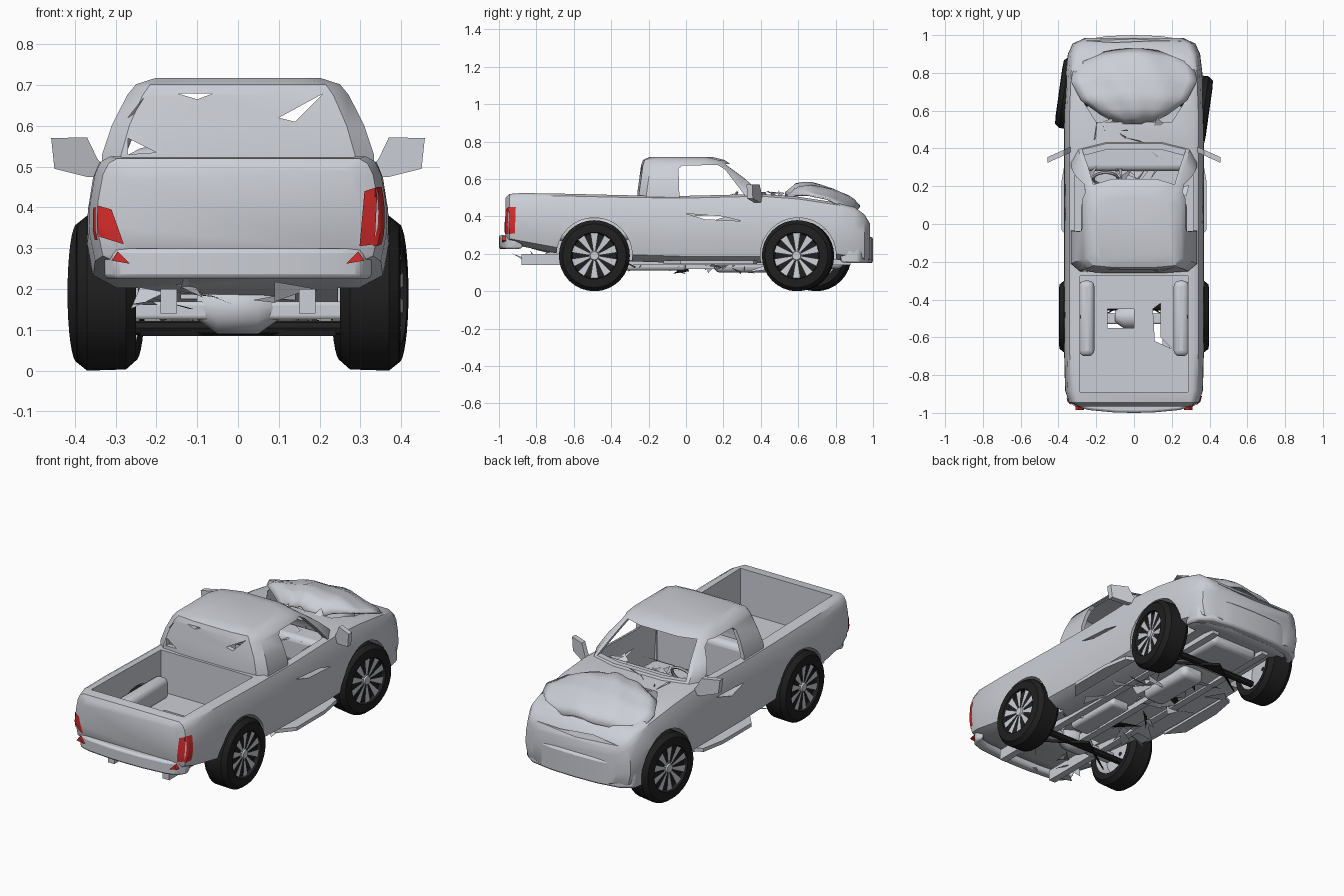
import bpy, bmesh, math, random
from mathutils import Vector, Matrix
from mathutils.bvhtree import BVHTree

if "Cube" in bpy.data.objects:
    bpy.data.objects.remove(bpy.data.objects["Cube"])
random.seed(4)

def material(name, rgb):
    m = bpy.data.materials.new(name)
    m.diffuse_color = (*rgb, 1)
    m.use_nodes = True
    m.node_tree.nodes["Principled BSDF"].inputs["Base Color"].default_value = m.diffuse_color
    return m
GREY = material("body grey", (.60, .62, .67))
BLACK = material("rubber black", (.014, .014, .014))
RED = material("lamp red", (.70, .025, .025))

def mesh(name, verts, faces, mat=GREY):
    bm = bmesh.new()
    vs = [bm.verts.new(v) for v in verts]
    for f in faces:
        bm.faces.new([vs[i] for i in f])
    bmesh.ops.recalc_face_normals(bm, faces=bm.faces)
    me = bpy.data.meshes.new(name)
    bm.to_mesh(me)
    bm.free()
    me.materials.append(mat)
    ob = bpy.data.objects.new(name, me)
    bpy.context.collection.objects.link(ob)
    return ob

def loft(name, rings, mat=GREY, caps=True):
    n = len(rings[0])
    faces = [(r*n+i, r*n+(i+1) % n, (r+1)*n+(i+1) % n, (r+1)*n+i)
             for r in range(len(rings)-1) for i in range(n)]
    if caps:
        faces += [tuple(range(n)), tuple(range((len(rings)-1)*n, len(rings)*n))]
    return mesh(name, [v for r in rings for v in r], faces, mat)

def prism(name, pts, axis, a, b, mat=GREY):
    """Extrude a (y,z), (x,z) or (x,y) outline along x, y or z."""
    put = {'x': lambda p, d: (d, p[0], p[1]), 'y': lambda p, d: (p[0], d, p[1]),
           'z': lambda p, d: (p[0], p[1], d)}[axis]
    return loft(name, [[put(p, d) for p in pts] for d in (a, b)], mat)

def box(name, x0, x1, y0, y1, z0, z1, mat=GREY, bevel=0):
    ob = prism(name, [(x0, y0), (x1, y0), (x1, y1), (x0, y1)], 'z', z0, z1, mat)
    if bevel:
        m = ob.modifiers.new("bevel", 'BEVEL')
        m.width, m.segments = bevel, 3
    return ob

def lathe(name, profile, c, mat=GREY, seg=32, caps=True):
    """Spin (x, radius) points round an x axis through c."""
    return loft(name, [[(c[0]+x, c[1]+r*math.cos(2*math.pi*i/seg), c[2]+r*math.sin(2*math.pi*i/seg))
                        for i in range(seg)] for x, r in profile], mat, caps)

def cut(target, *cutters):
    bpy.context.view_layer.objects.active = target
    for c in cutters:
        c.hide_render = True
        m = target.modifiers.new("cut", 'BOOLEAN')
        m.operation, m.solver, m.object = 'DIFFERENCE', 'EXACT', c
        bpy.ops.object.modifier_apply(modifier=m.name)

def lerp(t, table):
    for (a, p), (b, q) in zip(table, table[1:]):
        if t <= b:
            return p + (q-p)*(t-a)/(b-a)
    return table[-1][1]

# Lower body: y, half width, bottom, top
stations = [(-.965, .30, .27, .50), (-.945, .345, .255, .52), (-.88, .365, .24, .525), (-.68, .37, .20, .522),
            (-.3, .37, .16, .513), (0, .37, .15, .51), (.4, .37, .15, .52), (.6, .37, .165, .505),
            (.8, .362, .17, .475), (.9, .35, .155, .45), (.955, .325, .15, .41), (.985, .26, .165, .36)]
rings = []
for y, w, zb, zt in stations:
    h = zt-zb
    half = [(w*.80, zb), (w*.96, zb+.1*h), (w, zb+.35*h), (w*.995, zb+.6*h),
            (w*.96, zb+.85*h), (w*.92, zt-.012), (w*.86, zt)]
    ring = half + [(-x, z) for x, z in reversed(half)]
    rings.append([(x, y, z) for x, z in ring])
body = loft("lower_body", rings)

# Cab shell: z, half width, rear y, windscreen y
def cab_ring(z, w, y0, y1):
    half = [(w*.45, y0), (w*.86, y0+.01), (w, y0+.05), (w, y1-.11), (w*.88, y1-.035), (w*.45, y1)]
    return [(x, y, z) for x, y in half] + [(-x, y, z) for x, y in reversed(half)]
cab_sec = [(.48, .335, -.26, .45), (.53, .333, -.26, .425), (.60, .31, -.25, .345),
           (.675, .272, -.24, .245), (.702, .25, -.23, .205), (.718, .20, -.195, .14)]
cab = loft("cab", [cab_ring(*s) for s in cab_sec])
inner = loft("cabin_cutter", [cab_ring(.20, .32, -.22, .41)] +
             [cab_ring(z, w-.022, a+.025, b-.03) for z, w, a, b in cab_sec[:4]] + [cab_ring(.698, .225, -.20, .17)])
tools = [inner,
         prism("door_window_cutter", [(-.035, .50), (-.04, .655), (-.02, .672), (.17, .675), (.21, .65), (.32, .505)], 'x', -.5, .5),
         prism("windscreen_cutter", [(-.275, .53), (.275, .53), (.215, .68), (-.215, .68)], 'y', .1, .6),
         prism("rear_tear_cutter_a", [(-.27, .62), (-.23, .67), (-.255, .63)], 'y', -.3, -.15),
         prism("rear_tear_cutter_b", [(.10, .62), (.21, .68), (.14, .61)], 'y', -.3, -.15),
         prism("rear_tear_cutter_c", [(-.15, .68), (-.06, .68), (-.10, .665)], 'y', -.3, -.15),
         prism("rear_tear_cutter_d", [(-.27, .53), (-.27, .57), (-.2, .535)], 'y', -.3, -.15)]
cut(cab, *tools)
# Lower cut-outs: bed, engine bay, arches and torn door skins
body_tools = [box("bed_cutter", -.285, .285, -.89, -.275, .28, .7),
              prism("bay_cutter", [(-.2, .54), (.2, .54), (.27, .65), (.27, .86), (.15, .91), (-.15, .91), (-.27, .86), (-.27, .65)], 'z', .33, .7),
              box("bed_hole_cutter", -.14, .0, -.55, -.45, .1, .35),
              prism("bed_hole_cutter_b", [(.10, -.45), (.14, -.42), (.14, -.6), (.2, -.66), (.11, -.62)], 'z', .1, .35),
              prism("door_tear_cutter_a", [(0, .415), (.2, .40), (.3, .375), (.1, .385)], 'x', .29, .5),
              prism("door_tear_cutter_b", [(0, .40), (.25, .41), (.12, .37)], 'x', -.5, -.29),
              prism("nose_slot_cutter", [(-.26, .385), (-.1, .40), (.1, .385), (.26, .39), (0, .37)], 'y', .86, 1.1)]
wheels = [(1, -.49, 0), (-1, -.49, 0), (1, .60, -8), (-1, .69, -8)]
for s, y, a in wheels:
    body_tools.append(lathe("arch_cutter", [(-.1, .203), (.15, .203)], (s*.345 if s > 0 else -.395, y, .19)))
cut(body, inner, *body_tools)
for o in tools + body_tools:
    bpy.data.objects.remove(o)

# Wheel tubs inside the bed and the bed rail caps
for s in (-1, 1):
    x = sorted((s*.21, s*.29))
    box("bed_wheel_tub", *x, -.70, -.30, .27, .39, GREY, .03)

# Wheels: tyre, dark dish, ten flared spokes, inner barrel
for s, y, ang in wheels:
    parts = [lathe("tyre", [(-.07, .13), (-.075, .165), (-.05, .187), (.045, .19), (.07, .17), (.073, .125), (.05, .118), (.05, .01)], (0, 0, 0), BLACK, 32, False),
             lathe("wheel_barrel", [(-.068, .132), (-.01, .11), (-.01, .01)], (0, 0, 0), GREY, 32, False),
             lathe("wheel_hub", [(.05, .03), (.066, .022)], (0, 0, 0), GREY, 16)]
    v, f = [], []
    for k in range(10):
        t = 2*math.pi*(k+.5)/10
        for r, d in ((.015, -.3), (.122, -.17), (.122, .17), (.015, .3)):
            v.append((.058 + .006*(r > .1), r*math.cos(t+d), r*math.sin(t+d)))
        f.append(tuple(range(4*k, 4*k+4)))
    parts.append(mesh("wheel_spokes", v, f))
    turn = Matrix.Rotation(math.radians(ang), 4, 'Z')
    flip = Matrix.Rotation(math.pi if s < 0 else 0, 4, 'Z')
    for p in parts:
        p.data.transform(Matrix.Translation((s*.325, y, .19)) @ turn @ flip)

# Buckled bonnet
N, M = 14, 14
verts = []
for i in range(N+1):
    t = i/N
    w = lerp(t, [(0, .09), (.12, .17), (.35, .28), (.65, .335), (.9, .315), (1, .27)])
    zc = lerp(t, [(0, .525), (.15, .575), (.35, .58), (.65, .548), (.9, .50), (1, .455)])
    for j in range(M+1):
        u = 2*j/M-1
        verts.append((u*w, .53+.40*t-.05*u*u*t, zc - .055*u*u + .006*math.sin(9*u+7*t)))
hood = mesh("buckled_bonnet", verts, [(i*(M+1)+j, i*(M+1)+j+1, (i+1)*(M+1)+j+1, (i+1)*(M+1)+j)
                                      for i in range(N) for j in range(M)])
hood.modifiers.new("thickness", 'SOLIDIFY').thickness = .01

# Bumpers following the rounded ends
def bumper(name, plan, z0, z1, depth):
    pts = plan + [(-x, y) for x, y in reversed(plan[:-1])]
    back = [(x*.95, y-depth) for x, y in reversed(pts)]
    ob = prism(name, pts+back, 'z', z0, z1)
    m = ob.modifiers.new("bevel", 'BEVEL')
    m.width, m.segments = .012, 2
bumper("front_bumper", [(.345, .87), (.335, .93), (.27, .975), (.14, .995), (0, 1.0)], .15, .29, .05)
bumper("rear_bumper", [(.33, -.92), (.30, -.965), (.24, -.985), (.1, -.998), (0, -1.0)], .225, .30, -.05)

# Door mirrors and bent side steps
for s in (-1, 1):
    m = prism("door_mirror", [(s*x, z) for x, z in ((.31, .475), (.37, .475), (.45, .495), (.458, .57), (.37, .572), (.345, .52))], 'y', -.015, .015)
    for v in m.data.vertices:
        v.co.y += .41 - .45*(abs(v.co.x)-.30)
    prism("side_step", [(s*.31, -.12), (s*.385, -.03), (s*.385, .22), (s*.36, .36), (s*.31, .38)], 'z', .145, .165)

# Tail lamps laid on the body surface
tree = BVHTree.FromObject(body, bpy.context.evaluated_depsgraph_get())
def lamp(name, a, b, side=0):
    """Strip between edge lines a and b; cast along y, or along x when side is set."""
    v, n = [], 6
    for i in range(n+1):
        for k in range(n+1):
            p = [a[0][c]+(a[1][c]-a[0][c])*i/n for c in (0, 1)]
            q = [b[0][c]+(b[1][c]-b[0][c])*i/n for c in (0, 1)]
            h, z = (p[c]+(q[c]-p[c])*k/n for c in (0, 1))
            o, d = ((side, h, z), (-side, 0, 0)) if side else ((h, -1.5, z), (0, 1, 0))
            hit = tree.ray_cast(Vector(o), Vector(d))[0] or Vector((h, -.96, z))
            v.append(hit - Vector(d)*.005)
    mesh(name, v, [(i*(n+1)+k, i*(n+1)+k+1, (i+1)*(n+1)+k+1, (i+1)*(n+1)+k) for i in range(n) for k in range(n)], RED)
lamp("tail_lamp_right", [(.298, .305), (.31, .44)], [(.335, .31), (.342, .45)])
lamp("tail_lamp_left", [(-.345, .33), (-.345, .405)], [(-.28, .31), (-.31, .395)])
lamp("tail_lamp_side_right", [(-.95, .305), (-.945, .45)], [(-.915, .31), (-.91, .45)], 1)
lamp("tail_lamp_side_left", [(-.945, .32), (-.945, .40)], [(-.925, .32), (-.925, .40)], -1)
for s in (-1, 1):
    prism("bumper_reflector", [(s*.265, .262), (s*.31, .27), (s*.295, .292)], 'y', -.985, -.962, RED)

# Cabin: bench, dashboard, steering wheel, torn trim
box("seat_base", -.28, .28, -.12, .12, .2, .32, GREY, .03)
box("seat_back", -.28, .28, -.21, -.12, .2, .52, GREY, .03)
box("dashboard", -.31, .31, .28, .42, .34, .49, GREY, .03)
bpy.ops.mesh.primitive_torus_add(major_radius=.065, minor_radius=.008, major_segments=20, minor_segments=6,
                                 location=(-.15, .24, .47), rotation=(math.radians(60), 0, 0))
bpy.context.object.name = "steering_wheel"
bpy.context.object.data.materials.append(GREY)

# Chassis, engine, drivetrain and dark axles
for s in (-1, 1):
    box("frame_rail", s*.17-.02, s*.17+.02, -.88, .88, .14, .20)
box("rear_crossbeam", -.26, .26, -.53, -.47, .125, .17, GREY, .01)
lathe("rear_differential", [(-.10, .03), (-.05, .065), (.05, .065), (.10, .03)], (0, -.49, .155), GREY, 12)
box("engine_block", -.15, .15, .56, .84, .12, .44, GREY, .03)
box("gearbox", -.07, .07, .15, .5, .10, .2, GREY, .03)
box("drive_shaft", -.02, .02, -.45, .2, .12, .16)
box("fuel_tank", .03, .15, -.35, 0, .11, .2, GREY, .02)
for y in (-.44, .64):
    lathe("axle", [(-.28, .018), (.28, .018)], (0, y, .105), BLACK, 8)
    prism("suspension_arm", [(-.24, y-.1), (-.05, y+.02), (.05, y+.02), (.24, y-.1), (.0, y+.07)], 'z', .085, .1, BLACK)

# Crumpled scraps of sheet metal under the floor, in the cabin and the bay
def scraps(name, n, bx, by, bz, size, mat=GREY):
    v, f = [], []
    for k in range(n):
        c = Vector((random.uniform(*bx), random.uniform(*by), random.uniform(*bz)))
        v += [c + Vector((random.uniform(-1, 1), random.uniform(-1, 1), random.uniform(-.35, .35)))*size for _ in range(3)]
        f.append((3*k, 3*k+1, 3*k+2))
    mesh(name, v, f, mat)
scraps("underfloor_scraps", 40, (-.26, .26), (-.35, .5), (.12, .16), .09)
scraps("tail_scraps", 10, (-.25, .25), (-.88, -.68), (.17, .21), .08)
scraps("dark_scraps", 8, (-.15, .15), (-.6, .7), (.12, .15), .09, BLACK)
scraps("cabin_scraps", 16, (-.22, .22), (.22, .40), (.44, .52), .08)
scraps("scuttle_scraps", 12, (-.26, .26), (.44, .56), (.50, .52), .07)

# Smooth shading with sharp edges kept
bpy.ops.object.select_all(action='DESELECT')
for o in bpy.context.scene.objects:
    o.select_set(True)
    bpy.context.view_layer.objects.active = o
bpy.ops.object.shade_smooth_by_angle(angle=math.radians(35))
